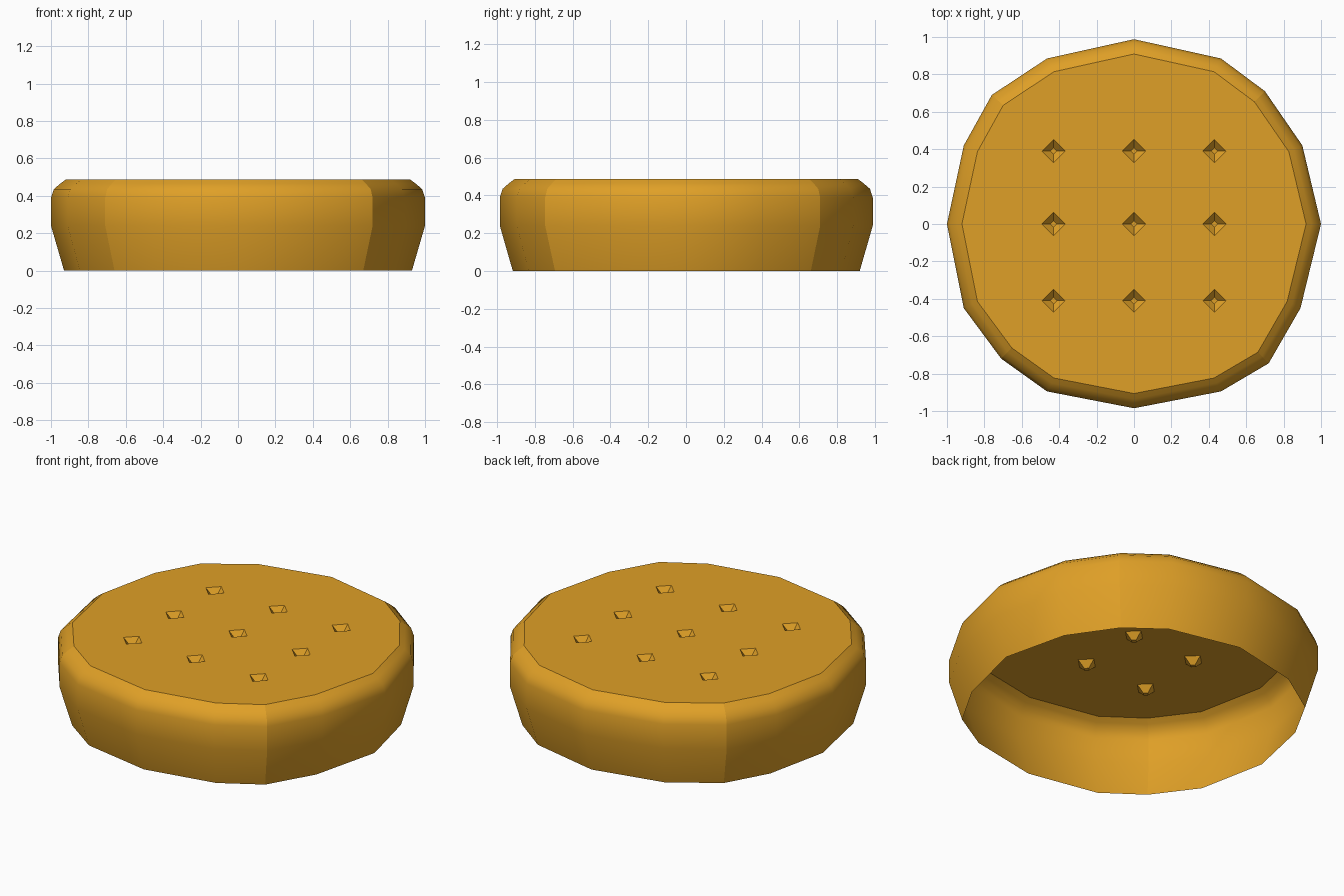
import bpy, bmesh
from mathutils import Vector

cube = bpy.data.objects.get("Cube")
if cube:
    bpy.data.objects.remove(cube)

# Golden baked colour
mat = bpy.data.materials.new("golden_biscuit")
mat.use_nodes = True
colour = (0.74, 0.35, 0.02, 1)
mat.diffuse_color = colour
mat.node_tree.nodes["Principled BSDF"].inputs["Base Color"].default_value = colour

# Uneven sixteen-sided outline, anticlockwise from +x
OUTLINE = [(1, 0), (.9, .42), (.7, .71), (.465, .885),
           (0, .988), (-.465, .885), (-.76, .69), (-.91, .42),
           (-1, 0), (-.91, -.45), (-.71, -.72), (-.465, -.895),
           (0, -.985), (.465, -.895), (.72, -.745), (.89, -.45)]
# Wall profile: scale of the outline, height
PROFILE = [(.93, 0), (1, .24), (1, .39), (.985, .435), (.95, .465), (.92, .487)]
TOP = PROFILE[-1][1]


def ring(bm, points, scale, z):
    return [bm.verts.new((x * scale, y * scale, z)) for x, y in points]


def bridge(bm, low, high):
    n = len(low)
    return [bm.faces.new((low[i], low[(i + 1) % n], high[(i + 1) % n], high[i]))
            for i in range(n)]


def loop_edges(bm, verts):
    n = len(verts)
    return [bm.edges.get((verts[i], verts[(i + 1) % n]))
            or bm.edges.new((verts[i], verts[(i + 1) % n])) for i in range(n)]


bm = bmesh.new()

# Side wall, open underneath, with soft shoulder
rings = [ring(bm, OUTLINE, s, z) for s, z in PROFILE]
for low, high in zip(rings, rings[1:]):
    bridge(bm, low, high)
    for i in range(2, len(OUTLINE), 4):      # creases on the diagonals
        bm.edges.get((low[i], high[i])).smooth = False
rim = loop_edges(bm, rings[-1])
fill_edges = list(rim)

# Nine diamond-shaped docking holes
pit_edges = []
for cx in (-.43, 0, .43):
    for cy in (-.41, 0, .39):
        def diamond(r, z):
            return [bm.verts.new((cx + r * dx, cy + r * dy, z))
                    for dx, dy in ((1, 0), (0, 1), (-1, 0), (0, -1))]
        mouth, floor = diamond(.062, TOP), diamond(.018, TOP - .04)
        fill_edges += loop_edges(bm, mouth)
        walls = bridge(bm, floor, mouth)
        for f in walls:
            f.normal_update()
            middle = f.calc_center_median()
            if f.normal.dot(Vector((cx, cy, middle.z)) - middle) < 0:
                f.normal_flip()
        bm.faces.new(floor)
        pit_edges += [e for f in walls for e in f.edges]

# Flat top around the holes
cap = bmesh.ops.triangle_fill(bm, edges=fill_edges, use_beauty=True, normal=(0, 0, 1))
for f in cap["geom"]:
    if isinstance(f, bmesh.types.BMFace):
        f.normal_update()
        if f.normal.z < 0:
            f.normal_flip()

for f in bm.faces:
    f.smooth = True
for e in rim + pit_edges:
    e.smooth = False

mesh = bpy.data.meshes.new("biscuit")
bm.to_mesh(mesh)
bm.free()
mesh.materials.append(mat)
obj = bpy.data.objects.new("biscuit", mesh)
bpy.context.collection.objects.link(obj)
